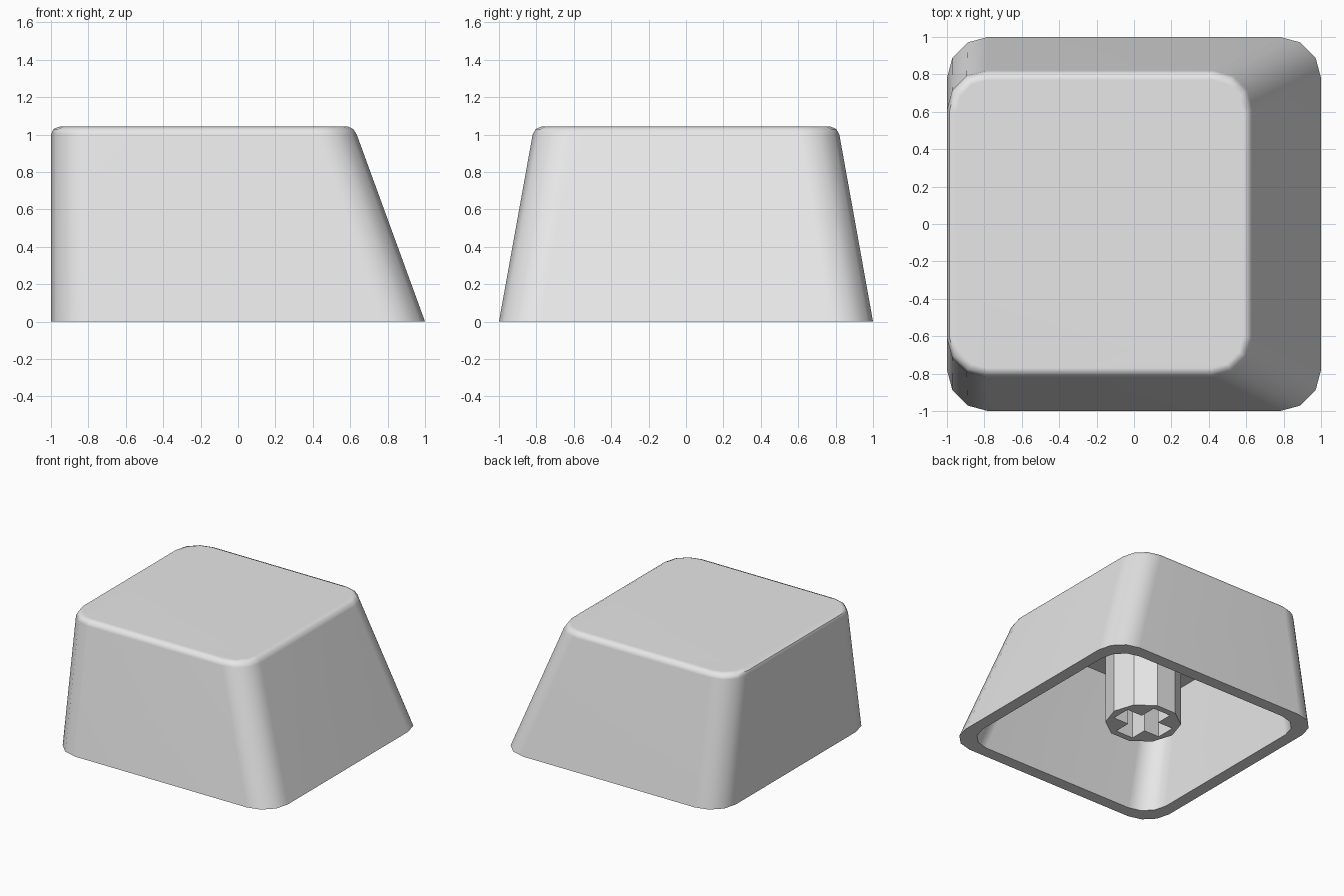
import bpy, bmesh
from math import cos, sin, pi, radians

if "Cube" in bpy.data.objects:
    bpy.data.objects.remove(bpy.data.objects["Cube"], do_unlink=True)

grey = bpy.data.materials.new("light grey plastic")
grey.use_nodes = True
grey.diffuse_color = (0.8, 0.8, 0.8, 1)
grey.node_tree.nodes["Principled BSDF"].inputs["Base Color"].default_value = (0.8, 0.8, 0.8, 1)


def add_object(name, bm):
    bmesh.ops.recalc_face_normals(bm, faces=bm.faces)
    mesh = bpy.data.meshes.new(name)
    bm.to_mesh(mesh)
    bm.free()
    mesh.materials.append(grey)
    obj = bpy.data.objects.new(name, mesh)
    bpy.context.collection.objects.link(obj)
    return obj


def rounded_ring(bm, x0, x1, y, z, radius, steps=3):
    """Ring of vertices around a rounded rectangle."""
    corners = [(x1, y, 0), (x0, y, 1), (x0, -y, 2), (x1, -y, 3)]
    ring = []
    for cx, cy, quarter in corners:
        px = cx - radius if cx == x1 else cx + radius
        py = cy - radius if cy > 0 else cy + radius
        for i in range(steps + 1):
            a = (quarter + i / steps) * pi / 2
            ring.append(bm.verts.new((px + radius * cos(a), py + radius * sin(a), z)))
    return ring


def bridge(bm, lower, upper):
    n = len(lower)
    for i in range(n):
        j = (i + 1) % n
        bm.faces.new((lower[i], lower[j], upper[j], upper[i]))


# Cap shell: inner ceiling, inner wall, rim, outer wall, rounded top edge
bm = bmesh.new()
sections = [  # x0, x1, half depth, z, corner radius
    (-0.9, 0.55, 0.73, 0.95, 0.17),
    (-0.9, 0.9, 0.9, 0, 0.2),
    (-1, 1, 1, 0, 0.22),
    (-1, 0.635, 0.82, 1.0, 0.21),
    (-0.987, 0.616, 0.803, 1.03, 0.2),
    (-0.95, 0.585, 0.77, 1.044, 0.17),
]
rings = [rounded_ring(bm, *s) for s in sections]
for lower, upper in zip(rings, rings[1:]):
    bridge(bm, lower, upper)
bm.faces.new(rings[0])
bm.faces.new(rings[-1])
shell = add_object("cap_shell", bm)
bpy.ops.object.select_all(action="DESELECT")
shell.select_set(True)
bpy.context.view_layer.objects.active = shell
bpy.ops.object.shade_smooth_by_angle(angle=radians(40))
weighted = shell.modifiers.new("flat_panels", "WEIGHTED_NORMAL")
weighted.keep_sharp = True

# Mounting stem: ten-sided post with a cross-shaped socket
STEM_X, BOTTOM, SOCKET_TOP, CEILING = -0.09, 0.11, 0.6, 0.96
ARM, HALF = 0.22, 0.08
post = [(0.285 * cos(i * pi / 5), 0.285 * sin(i * pi / 5)) for i in range(10)]
cross = []
for c, s in ((1, 0), (0, 1), (-1, 0), (0, -1)):
    for u, v in ((ARM, -HALF), (ARM, HALF), (HALF, HALF)):
        cross.append((u * c - v * s, u * s + v * c))

bm = bmesh.new()


def column(points, top):
    """Vertical wall around an outline; returns its bottom edges and top ring."""
    low, high = [[bm.verts.new((x + STEM_X, y, z)) for x, y in points] for z in (BOTTOM, top)]
    bridge(bm, low, high)
    edges = [bm.edges.get((a, b)) for a, b in zip(low, low[1:] + low[:1])]
    return edges, high


post_edges, post_top = column(post, CEILING)
cross_edges, cross_top = column(cross, SOCKET_TOP)
bm.faces.new(post_top)
bm.faces.new(cross_top)
bmesh.ops.triangle_fill(bm, edges=post_edges + cross_edges, use_beauty=True)
add_object("mounting_stem", bm)
